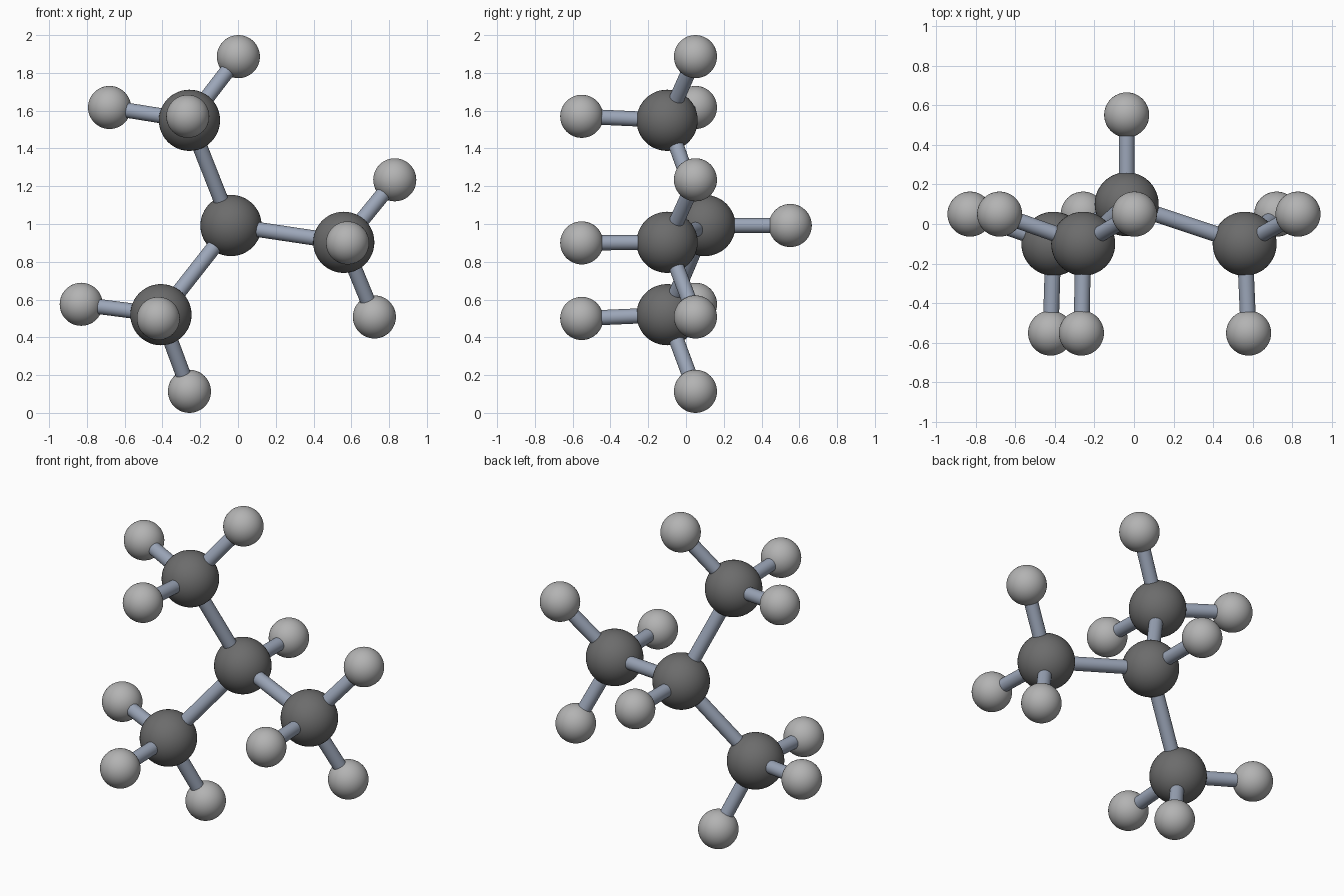
import bpy
from mathutils import Vector

if "Cube" in bpy.data.objects:
    bpy.data.objects.remove(bpy.data.objects["Cube"])

CARBON_R, HYDROGEN_R, BOND_R = 0.162, 0.114, 0.04


def material(name, color):
    mat = bpy.data.materials.new(name)
    mat.diffuse_color = (*color, 1)
    mat.use_nodes = True
    mat.node_tree.nodes["Principled BSDF"].inputs["Base Color"].default_value = mat.diffuse_color
    return mat


dark_grey = material("dark_grey", (0.15, 0.15, 0.15))
light_grey = material("light_grey", (0.45, 0.45, 0.45))
steel_blue = material("steel_blue", (0.33, 0.38, 0.48))


def finish(name, mat):
    obj = bpy.context.object
    obj.name = name
    obj.data.materials.append(mat)
    bpy.ops.object.shade_smooth_by_angle()


def atom(name, pos, radius, mat):
    bpy.ops.mesh.primitive_uv_sphere_add(segments=48, ring_count=24, radius=radius, location=pos)
    finish(name, mat)


def bond(name, a, b):
    a, b = Vector(a), Vector(b)
    d = b - a
    bpy.ops.mesh.primitive_cylinder_add(
        vertices=32, radius=BOND_R, depth=d.length, location=(a + b) / 2,
        rotation=d.to_track_quat('Z', 'Y').to_euler())
    finish(name, steel_blue)


def hydrogen(name, carbon, pos):
    atom(name, pos, HYDROGEN_R, light_grey)
    bond(name + "_bond", carbon, pos)


# Central carbon with its single hydrogen at the back
centre = (-0.037, 0.10, 0.992)
atom("centre_carbon", centre, CARBON_R, dark_grey)
hydrogen("centre_hydrogen", centre, (-0.037, 0.552, 0.992))

# Three branches: carbon position followed by its three hydrogens
branches = {
    "upper": ((-0.257, -0.10, 1.549),
              [(0.002, 0.05, 1.886), (-0.68, 0.05, 1.617), (-0.266, -0.552, 1.57)]),
    "right": ((0.56, -0.10, 0.903),
              [(0.83, 0.05, 1.234), (0.722, 0.05, 0.508), (0.58, -0.552, 0.90)]),
    "left": ((-0.408, -0.10, 0.52),
             [(-0.83, 0.05, 0.575), (-0.257, 0.05, 0.114), (-0.422, -0.552, 0.50)]),
}
for side, (carbon, hydrogens) in branches.items():
    atom(side + "_carbon", carbon, CARBON_R, dark_grey)
    bond(side + "_carbon_bond", centre, carbon)
    for i, pos in enumerate(hydrogens, 1):
        hydrogen(f"{side}_hydrogen_{i}", carbon, pos)
